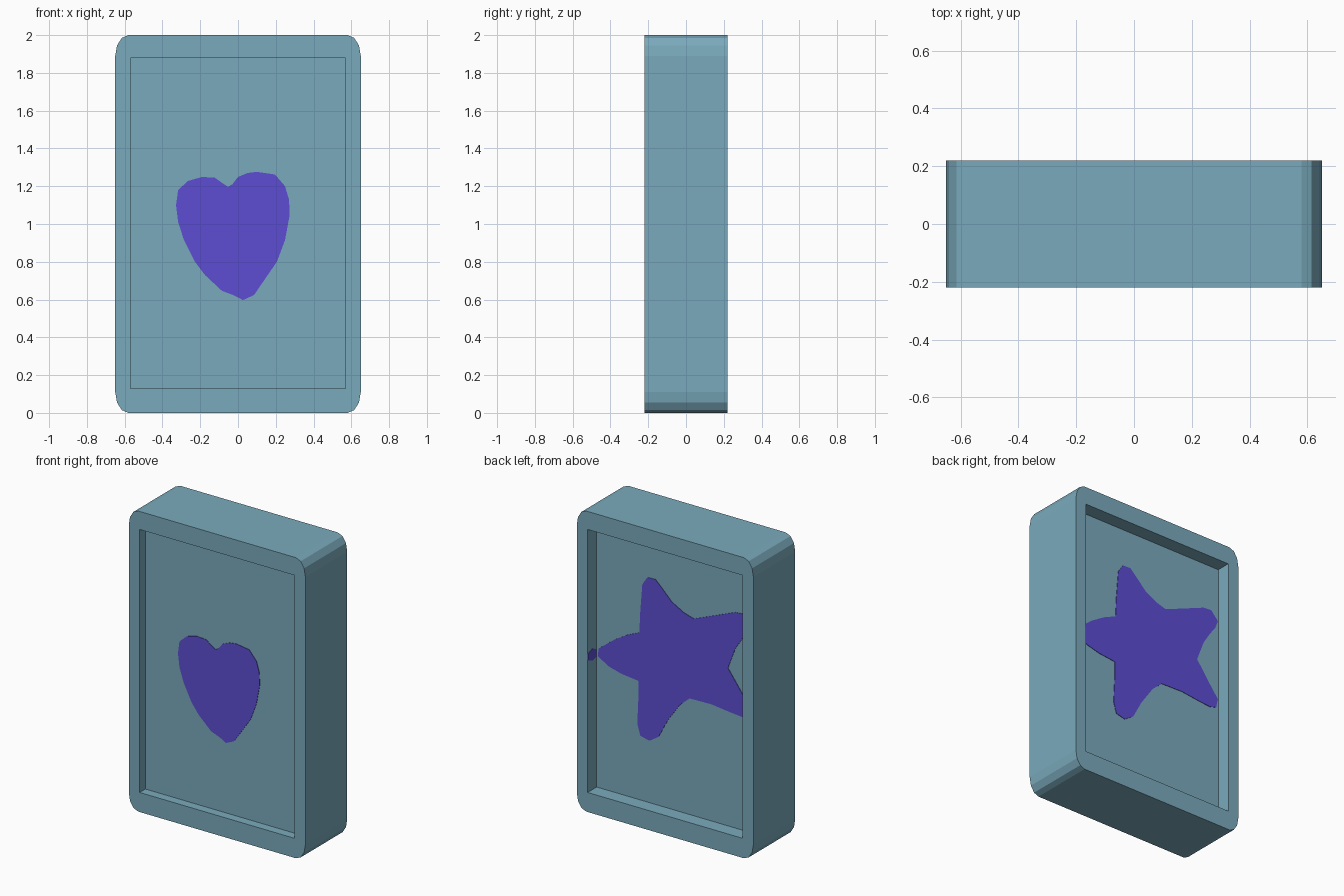
import bpy, bmesh, math

if "Cube" in bpy.data.objects:
    bpy.data.objects.remove(bpy.data.objects["Cube"])


def material(name, rgb):
    m = bpy.data.materials.new(name)
    m.diffuse_color = (*rgb, 1)
    m.use_nodes = True
    m.node_tree.nodes["Principled BSDF"].inputs["Base Color"].default_value = m.diffuse_color
    return m


TEAL = material("dusty_teal", (0.195, 0.402, 0.503))
PURPLE = material("violet_paint", (0.109, 0.076, 0.658))


def finish(bm, name, mat):
    bmesh.ops.recalc_face_normals(bm, faces=bm.faces[:])
    me = bpy.data.meshes.new(name)
    bm.to_mesh(me)
    bm.free()
    me.materials.append(mat)
    ob = bpy.data.objects.new(name, me)
    bpy.context.collection.objects.link(ob)
    return ob


# Case: slab with rounded corners and a sunken panel on front and back
def outer_corner(sx, sz):
    pts = []
    for i in range(4):
        a = math.radians(30 * i)
        pts.append((sx * (0.58 + 0.07 * math.cos(a)),
                    1 + sz * (0.89 + 0.11 * math.sin(a))))
    return pts if sx * sz > 0 else pts[::-1]


SIGNS = [(1, 1), (-1, 1), (-1, -1), (1, -1)]
bm = bmesh.new()
outlines = []
for y, floor_y in ((-0.22, -0.16), (0.22, 0.125)):
    corners = [[bm.verts.new((x, y, z)) for x, z in outer_corner(*s)] for s in SIGNS]
    rim = [bm.verts.new((0.57 * sx, y, 1.88 if sz > 0 else 0.13)) for sx, sz in SIGNS]
    floor = [bm.verts.new((v.co.x, floor_y, v.co.z)) for v in rim]
    for i in range(4):
        j = (i + 1) % 4
        bm.faces.new(corners[i] + [rim[i]])                               # frame corner
        bm.faces.new([corners[i][-1], corners[j][0], rim[j], rim[i]])     # frame strip
        bm.faces.new([rim[i], rim[j], floor[j], floor[i]])                # recess wall
    bm.faces.new(floor)                                                   # sunken panel
    outlines.append(sum(corners, []))
front, back = outlines
for i in range(len(front)):
    j = (i + 1) % len(front)
    bm.faces.new([front[i], front[j], back[j], back[i]])
finish(bm, "case", TEAL)


# Painted shapes: thin plates extruded along a direction
def plate(name, points, offset):
    bm = bmesh.new()
    face = bm.faces.new([bm.verts.new(p) for p in points])
    ext = bmesh.ops.extrude_face_region(bm, geom=[face], use_keep_orig=True)
    moved = [g for g in ext["geom"] if isinstance(g, bmesh.types.BMVert)]
    bmesh.ops.translate(bm, verts=moved, vec=offset)
    return finish(bm, name, PURPLE)


HEART = [(-.328, 1.10), (-.317, 1.18), (-.265, 1.228), (-.19, 1.249), (-.122, 1.245),
         (-.085, 1.218), (-.053, 1.197), (-.03, 1.21), (0, 1.249), (.05, 1.27),
         (.10, 1.276), (.196, 1.262), (.249, 1.20), (.27, 1.13), (.274, 1.05),
         (.249, .915), (.206, .80), (.143, .709), (.085, .624), (.026, .597),
         (-.021, .622), (-.085, .646), (-.175, .73), (-.228, .80), (-.286, .915),
         (-.317, 1.01)]
plate("heart", [(x, -0.159, z) for x, z in HEART], (0, -0.004, 0))

STAR = [(.558, 1.003), (.555, 1.056), (.439, 1.146), (.343, 1.204), (.254, 1.243),
        (.247, 1.387), (.232, 1.57), (.195, 1.626), (.136, 1.628), (.091, 1.586),
        (.017, 1.512), (-.072, 1.463), (-.146, 1.442), (-.279, 1.496), (-.45, 1.566),
        (-.51, 1.571), (-.564, 1.513), (-.542, 1.455), (-.50, 1.40), (-.45, 1.32),
        (-.398, 1.182), (-.50, 1.043), (-.564, .96), (-.55, .897), (-.50, .884),
        (-.413, .892), (-.279, .908), (-.116, .904), (-.042, .839), (.047, .711),
        (.113, .587), (.18, .543), (.247, .559), (.269, .633), (.261, .801),
        (.261, .92), (.387, .934), (.476, .957)]
plate("star", [(x, 0.124, z) for x, z in STAR], (0, 0.004, 0))

# Star tip spilling onto the recess wall
TIP = [(.22, 1.05), (.17, 1.07), (.13, 1.05), (.13, 1.0), (.17, .99), (.22, 1.01)]
plate("star_tip", [(0.571, y, z) for y, z in TIP], (-0.004, 0, 0))
